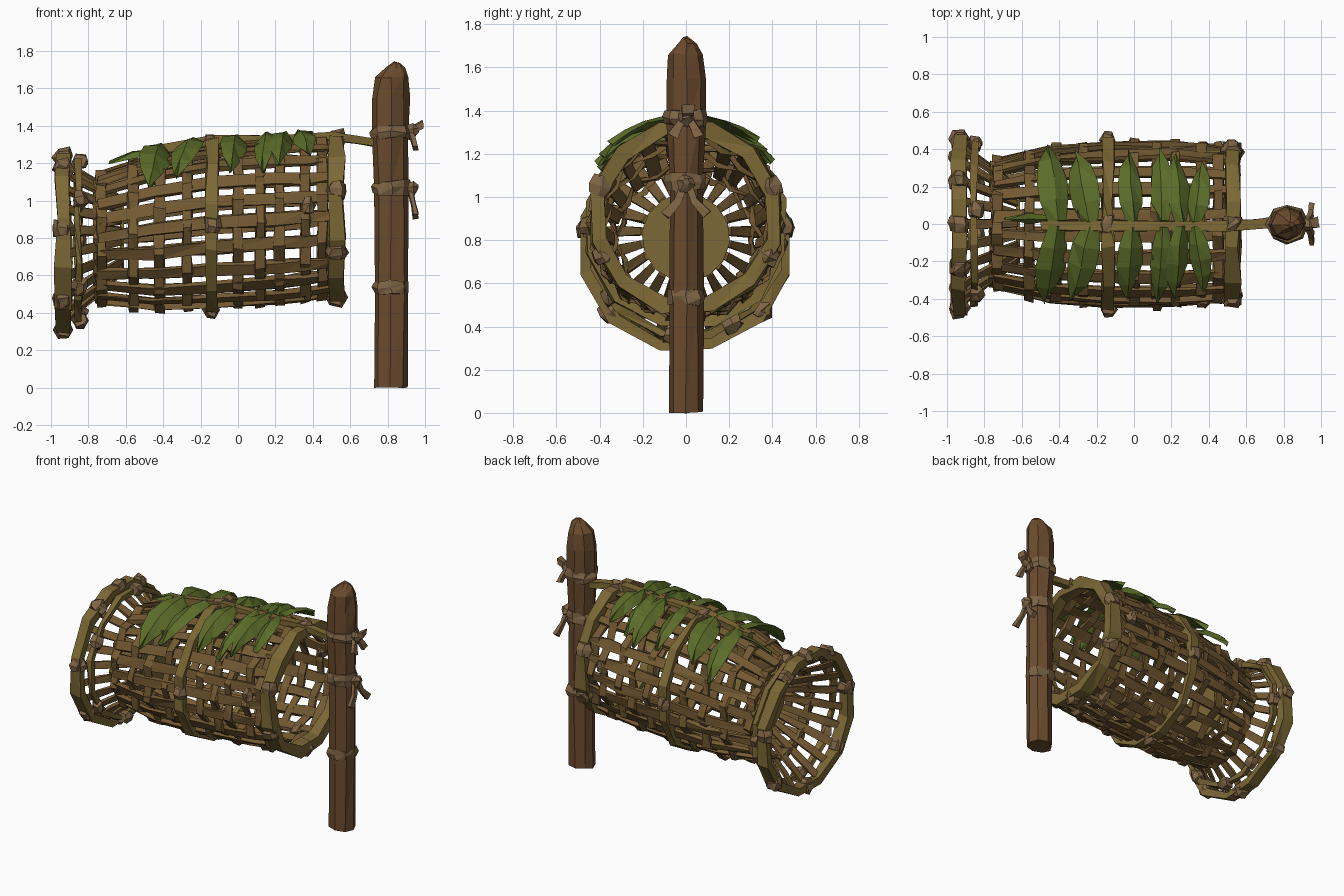
import bpy, bmesh, random
from math import sin, cos, pi, radians
from mathutils import Vector as V

if "Cube" in bpy.data.objects:
    bpy.data.objects.remove(bpy.data.objects["Cube"])
random.seed(4)


def mat(name, c):
    m = bpy.data.materials.new(name)
    m.diffuse_color = (*c, 1)
    m.use_nodes = True
    m.node_tree.nodes["Principled BSDF"].inputs["Base Color"].default_value = m.diffuse_color
    return m


REED = mat("reed", (0.17, 0.10, 0.032))
CANE = mat("cane", (0.20, 0.138, 0.036))
LEAF = mat("leaf", (0.105, 0.15, 0.022))
WOOD = mat("wood", (0.145, 0.07, 0.027))
ROPE = mat("rope", (0.21, 0.13, 0.06))


def finish(bm, name, m):
    bmesh.ops.recalc_face_normals(bm, faces=bm.faces)
    me = bpy.data.meshes.new(name)
    bm.to_mesh(me)
    bm.free()
    me.materials.append(m)
    ob = bpy.data.objects.new(name, me)
    bpy.context.collection.objects.link(ob)
    return ob


def jit(s):
    return V([random.uniform(-s, s) for _ in range(3)])


def skin(bm, rings, closed):
    n = len(rings[0])
    count = len(rings) if closed else len(rings) - 1
    for i in range(count):
        a, b = rings[i], rings[(i + 1) % len(rings)]
        for k in range(n):
            l = (k + 1) % n
            bm.faces.new((a[k], a[l], b[l]))
            bm.faces.new((a[k], b[l], b[k]))
    if not closed:
        bm.faces.new(rings[0])
        bm.faces.new(rings[-1])


def strip(bm, pts, outs, widths, thick, closed=False, j=0.004, diamond=False):
    """Flat strip swept along a path, facing the given outward directions."""
    n, rings = len(pts), []
    for i, (p, o) in enumerate(zip(pts, outs)):
        nxt = pts[(i + 1) % n] if closed else pts[min(i + 1, n - 1)]
        prv = pts[i - 1] if closed else pts[max(i - 1, 0)]
        s = (nxt - prv).cross(o).normalized() * widths[i] / 2
        h = o * thick / 2
        sec = (s, h, -s - h * .2, -h * .4) if diamond else (s + h, h - s, -s - h, s - h)
        rings.append([bm.verts.new(p + q + jit(j)) for q in sec])
    skin(bm, rings, closed)


def loft(bm, stations, n=7, axis=V((0, 0, 1)), j=0.006, flat=1):
    """Round solid through (centre, radius) stations."""
    u = V((1, 0, 0)) if axis.x == 0 else axis.orthogonal().normalized()
    w = axis.normalized().cross(u) * flat
    skin(bm, [[bm.verts.new(V(c) + (u * cos(2 * pi * k / n) + w * sin(2 * pi * k / n)) * r + jit(j))
               for k in range(n)] for c, r in stations], False)


# the basket axis rises gently toward the post
AXIS = [(-1, .765), (-.73, .80), (-.14, .865), (.6, .912)]


def cz(x):
    for (x0, z0), (x1, z1) in zip(AXIS, AXIS[1:]):
        if x <= x1:
            break
    return z0 + (z1 - z0) * (x - x0) / (x1 - x0)


def out(a):
    return V((0, sin(a), cos(a)))


def at(x, r, a):
    return V((x, 0, cz(x))) + out(a) * r


# lengthwise slats of the body
SLATS = 22
bm = bmesh.new()
for i in range(SLATS):
    a = 2 * pi * (i + .5) / SLATS + random.uniform(-.03, .03)
    prof = [(-.75, .335), (-.45, .405), (-.14, .43), (.2, .43), (.36, .42), (.53, .405)]
    strip(bm, [at(x, r, a + random.uniform(-.02, .02)) for x, r in prof], [out(a)] * 6,
          [random.uniform(.9, 1.15) * s for s in (.05, .058, .065, .065, .06, .04)], .024, j=.008)
finish(bm, "body_slats", REED)

# entrance funnel slats with the closing disc
bm = bmesh.new()
for i in range(SLATS):
    a = 2 * pi * i / SLATS
    prof = [(-.94, .455), (-.85, .375), (-.76, .31), (-.62, .20)]
    strip(bm, [at(x, r, a) for x, r in prof], [out(a)] * 4, [.045, .05, .05, .035], .022)
finish(bm, "funnel_slats", REED)
bm = bmesh.new()
loft(bm, [((-.63, 0, cz(-.63)), .205), ((-.61, 0, cz(-.61)), .205)], 14, V((1, 0, 0)), .002)
finish(bm, "funnel_disc", CANE)

# woven rings passing over and under the slats
bm = bmesh.new()
for q, (x, r) in enumerate([(-.73, .34), (-.56, .385), (-.42, .41), (-.27, .42), (0, .43),
                            (.12, .43), (.22, .43), (.36, .42), (.45, .41), (-.755, .315)]):
    ang = [2 * pi * (i + .5) / SLATS for i in range(SLATS)]
    strip(bm, [at(x, r + (.02 if (i + q) % 2 else -.02), a) for i, a in enumerate(ang)],
          [out(a) for a in ang], [.03 if q > 8 else .05] * SLATS, .02, True, .008)
finish(bm, "woven_rings", REED)


# thick cane hoops with lashings
def hoop(name, x, r, w, t, n=12):
    bm = bmesh.new()
    ang = [2 * pi * (i + .5) / n for i in range(n)]
    strip(bm, [at(x, r, a) for a in ang], [out(a) for a in ang],
          [w * random.uniform(.75, 1.15) for _ in ang], t, True, .01)
    finish(bm, name, CANE)


def lashings(name, x, r, size, degs):
    bm = bmesh.new()
    for d in degs:
        a = radians(d)
        t = V((0, cos(a), -sin(a)))
        c = at(x, r, a)
        loft(bm, [(c - t * .04, size * .85), (c, size * 1.1), (c + t * .04, size * .85)], 6, t, .01)
    finish(bm, name, ROPE)


hoop("mouth_hoop", -.935, .47, .085, .055)
hoop("mouth_inner_hoop", -.855, .435, .035, .035)
hoop("middle_hoop", -.14, .455, .065, .05)
hoop("rear_hoop", .525, .42, .09, .07)
lashings("mouth_lashings", -.935, .46, .052, (0, 30, 80, 130, 180, 230, 280, 330))
lashings("mouth_inner_lashings", -.845, .43, .04, (10, 90, 150, 188, 235, 300))
lashings("middle_lashings", -.14, .45, .042, (0, 90, 180, 270))
lashings("rear_lashings", .525, .42, .054, (0, 70, 115, 180, 245, 290))
lashings("rear_side_lashings", .37, .42, .034, (80, 160, 200, 280))

# ridge pole running to the post
bm = bmesh.new()
pole = [(-.5, -.01, 1.26), (-.14, -.01, 1.325), (.2, -.01, 1.33), (.5, -.01, 1.345), (.64, 0, 1.325), (.8, .015, 1.30)]
strip(bm, [V(p) for p in pole], [V((0, 0, 1))] * 6, [.05, .055, .05, .055, .05, .06], .045)
finish(bm, "ridge_pole", CANE)

# leaves draped from the ridge on both sides
bm = bmesh.new()
LEAVES = [(-.41, -.07, 58, .17), (-.23, -.10, 52, .17), (-.01, -.03, 53, .14),
          (.16, -.03, 56, .13), (.25, -.04, 50, .12), (.33, .05, 44, .12)]
for side in (1, -1):
    for i, (x, dx, end, w) in enumerate(LEAVES):
        end = radians(end + random.uniform(-3, 3))
        pts, outs = [], []
        for k in range(5):
            f = k / 4
            a = side * (.03 + (end - .03) * f)
            xx = x + dx * (f if side < 0 else f * .8)
            r = .458 + .028 * f - .012 * (x < -.3)
            pts.append(at(xx, r, a))
            outs.append((out(a) + V((.3 * (-1) ** i, 0, 0))).normalized())
        strip(bm, pts, outs, [w * s for s in (.5, .95, 1, .7, .04)], .05, j=.006, diamond=True)
tip = [V((-.45, .03, 1.26)), V((-.56, .03, 1.245)), V((-.69, .03, 1.2))]
strip(bm, tip, [V((0, -.5, .85))] * 3, [.04, .07, .01], .03, diamond=True)
finish(bm, "leaf_cover", LEAF)

# upright post with a pointed top
bm = bmesh.new()
loft(bm, [((.815, 0, .003), .088), ((.82, 0, .5), .09), ((.82, 0, 1.07), .088), ((.815, 0, 1.34), .1),
          ((.815, 0, 1.55), .1), ((.825, 0, 1.66), .09), ((.84, 0, 1.71), .05), ((.845, 0, 1.74), .015)],
     8, j=.006, flat=.9)
finish(bm, "post", WOOD)

# rope wraps on the post, each with a knot and loose ends
bm = bmesh.new()
for z, r in ((1.365, .114), (1.07, .105), (.535, .1)):
    loft(bm, [((.82, 0, z - .035), r * .9), ((.82, 0, z), r), ((.82, 0, z + .035), r * .9)], 8, j=.009, flat=.95)
for z, drop in ((1.37, .05), (1.06, .08)):
    loft(bm, [((.9, 0, z), .03), ((.935, 0, z), .045), ((.965, 0, z + .01), .02)], 6, V((1, 0, 0)))
    for s in (1, -1):
        strip(bm, [V((.92, .01 * s, z)), V((.94, .04 * s, z - drop)), V((.95, drop * 1.2 * s, z - drop * 1.8))],
              [V((1, 0, 0))] * 3, [.03, .035, .045], .025)
strip(bm, [V((.92, 0, 1.37)), V((.985, .01, 1.41))], [V((0, 0, 1))] * 2, [.04, .06], .04)
finish(bm, "post_rope", ROPE)
